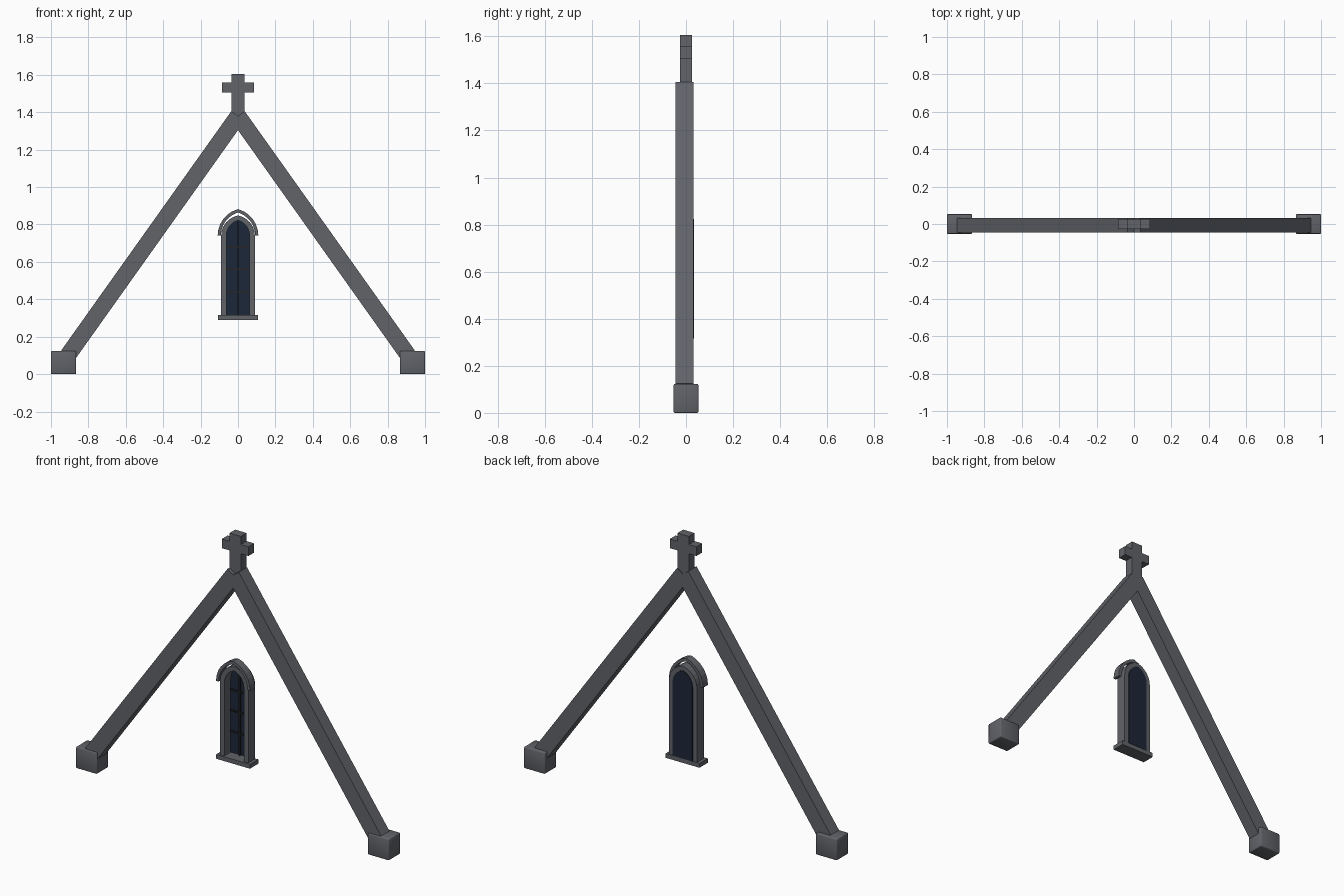
import bpy, bmesh, math

if "Cube" in bpy.data.objects:
    bpy.data.objects.remove(bpy.data.objects["Cube"])


def material(name, rgb):
    m = bpy.data.materials.new(name)
    m.diffuse_color = (*rgb, 1)
    m.use_nodes = True
    m.node_tree.nodes["Principled BSDF"].inputs["Base Color"].default_value = m.diffuse_color
    return m


STONE = material("stone", (0.12, 0.125, 0.14))
GLASS = material("glass", (0.012, 0.02, 0.04))
LEAD = material("lead", (0.02, 0.018, 0.018))


def finish(bm, name, mat):
    bmesh.ops.recalc_face_normals(bm, faces=bm.faces)
    me = bpy.data.meshes.new(name)
    bm.to_mesh(me)
    bm.free()
    me.materials.append(mat)
    ob = bpy.data.objects.new(name, me)
    bpy.context.collection.objects.link(ob)
    return ob


def prism(name, outline, y0, y1, mat=STONE):
    """Extrude an x-z outline from y0 to y1."""
    bm = bmesh.new()
    face = bm.faces.new([bm.verts.new((x, y0, z)) for x, z in outline])
    ext = bmesh.ops.extrude_face_region(bm, geom=[face])
    for v in ext["geom"]:
        if isinstance(v, bmesh.types.BMVert):
            v.co.y = y1
    return finish(bm, name, mat)


def box(name, x0, x1, y0, y1, z0, z1, mat=STONE):
    return prism(name, [(x0, z0), (x1, z0), (x1, z1), (x0, z1)], y0, y1, mat)


def band(name, outer, inner, y0, y1, mat=STONE):
    """Solid strip between two matching open x-z paths."""
    bm = bmesh.new()
    rings = [[bm.verts.new((x, y, z)) for x, y, z in
              ((o[0], y0, o[1]), (o[0], y1, o[1]), (i[0], y1, i[1]), (i[0], y0, i[1]))]
             for o, i in zip(outer, inner)]
    for a, b in zip(rings, rings[1:]):
        for k in range(4):
            bm.faces.new((a[k], a[(k + 1) % 4], b[(k + 1) % 4], b[k]))
    bm.faces.new(rings[0])
    bm.faces.new(rings[-1])
    return finish(bm, name, mat)


def arch(w, h, spring=0.74, n=6):
    """Pointed arch path from left spring over the apex to right spring."""
    r = (w * w + h * h) / (2 * w)
    top = math.asin(h / r)
    half = [(r - w - r * math.cos(top * i / n), spring + r * math.sin(top * i / n))
            for i in range(n + 1)]
    half[-1] = (0, spring + h)
    return half + [(-x, z) for x, z in reversed(half[:-1])]


def legs(path, foot):
    return [(path[0][0], foot)] + path + [(path[-1][0], foot)]


# Gable rakes and their foot blocks
slope = math.atan2(1.28, 0.91)
nx, nz = 0.044 * math.sin(slope), 0.044 * math.cos(slope)
for s, side in ((-1, "left"), (1, "right")):
    prism("rake_" + side,
          [(s * nx, 1.38 + nz), (s * (0.91 + nx), 0.10 + nz),
           (s * (0.91 - nx), 0.10 - nz), (s * -nx, 1.38 - nz)], -0.045, 0.031)
    block = box("foot_block_" + side, *sorted((s * 0.866, s)), -0.0525, 0.0525, 0, 0.123)
    bev = block.modifiers.new("soft_edges", "BEVEL")
    bev.width, bev.segments = 0.005, 2
    for p in block.data.polygons:
        p.use_smooth = True

# Cross finial
right = [(0.036, 1.37), (0.036, 1.505), (0.085, 1.505), (0.085, 1.558), (0.036, 1.558), (0.036, 1.605)]
prism("cross_finial", right + [(-x, z) for x, z in reversed(right)], -0.026, 0.026)

# Lancet window: frame, hood mould, sill
band("window_frame", legs(arch(0.09, 0.108), 0.31), legs(arch(0.062, 0.082), 0.31), -0.035, 0.028)
band("hood_mould", arch(0.109, 0.142), arch(0.092, 0.124), -0.045, 0.0)
box("window_sill", -0.108, 0.108, -0.045, 0.031, 0.29, 0.315)

# Glass and glazing bars
prism("window_glass", legs(arch(0.063, 0.083), 0.315), 0.022, 0.033, GLASS)
box("mullion", -0.004, 0.004, 0.012, 0.023, 0.315, 0.815, LEAD)
for i, z in enumerate((0.44, 0.56, 0.68)):
    box(f"glazing_bar_{i}", -0.062, 0.062, 0.014, 0.023, z - 0.004, z + 0.004, LEAD)
